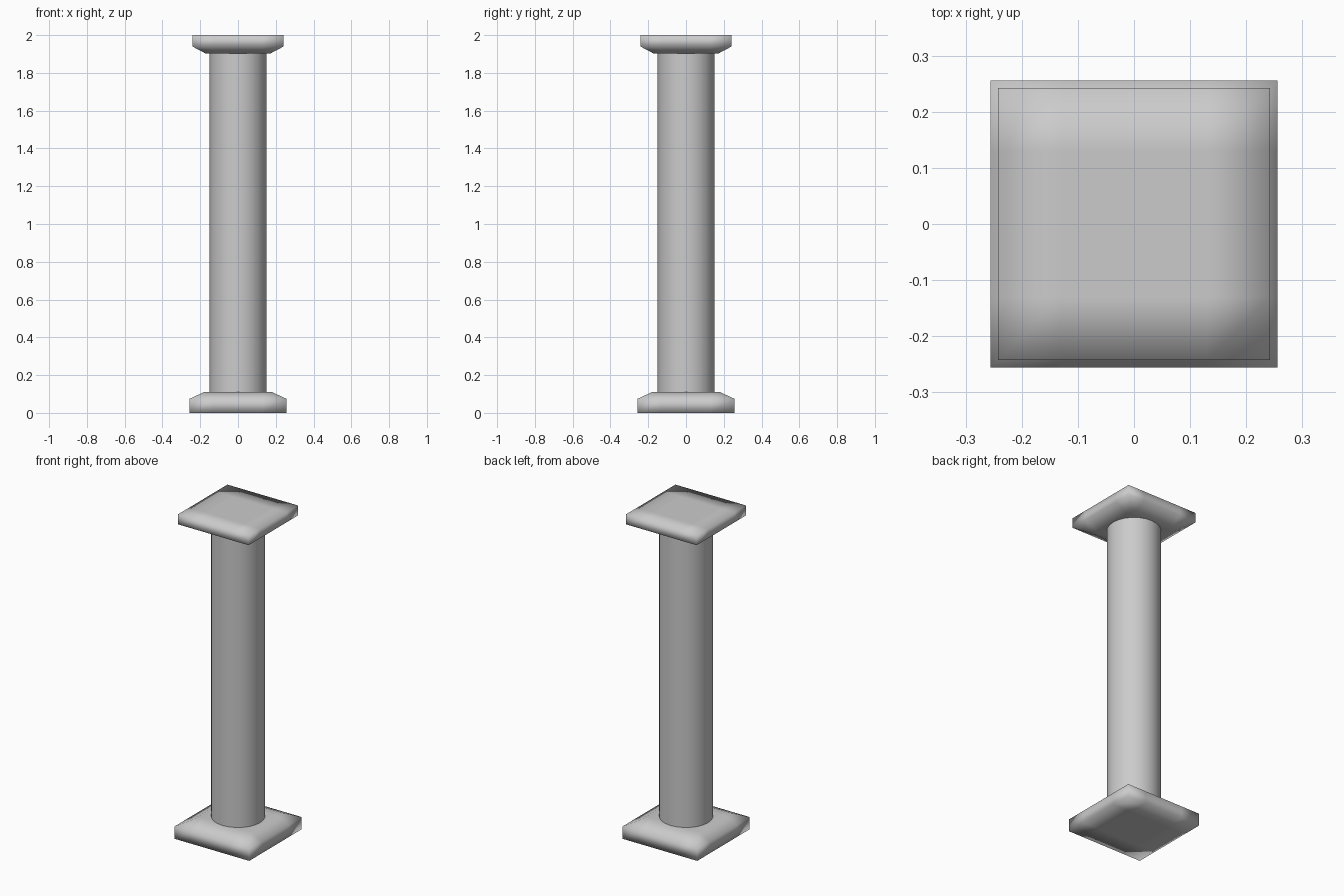
import bpy, bmesh
from mathutils import Vector

if "Cube" in bpy.data.objects:
    bpy.data.objects.remove(bpy.data.objects["Cube"])


def smooth_object(name, bm):
    bmesh.ops.recalc_face_normals(bm, faces=bm.faces)
    for f in bm.faces:
        f.smooth = True
    mesh = bpy.data.meshes.new(name)
    bm.to_mesh(mesh)
    bm.free()
    obj = bpy.data.objects.new(name, mesh)
    bpy.context.collection.objects.link(obj)
    return obj


def square_block(name, profile, cut):
    """Stack square rings given as (half width, z) and cap both ends."""
    bm = bmesh.new()
    rings = [[bm.verts.new((sx * h, sy * h, z))
              for sx, sy in ((-1, -1), (1, -1), (1, 1), (-1, 1))]
             for h, z in profile]
    for a, b in zip(rings, rings[1:]):
        for i in range(4):
            j = (i + 1) % 4
            bm.faces.new((a[i], a[j], b[j], b[i]))
    bm.faces.new(rings[0][::-1])
    bm.faces.new(rings[-1])
    # Edge loops in line with the shaft keep the centre of each face flat
    for axis in (Vector((1, 0, 0)), Vector((0, 1, 0))):
        for s in (-1, 1):
            bmesh.ops.bisect_plane(bm, geom=bm.verts[:] + bm.edges[:] + bm.faces[:],
                                   plane_co=axis * s * cut, plane_no=axis)
    return smooth_object(name, bm)


# Square base and capital, chamfered towards the shaft
square_block("base", [(0.256, 0.0), (0.256, 0.075), (0.18, 0.11)], 0.13)
square_block("capital", [(0.17, 1.902), (0.242, 1.94), (0.242, 2.0)], 0.13)

# Round shaft
bm = bmesh.new()
bmesh.ops.create_cone(bm, cap_ends=False, segments=24, radius1=0.151, radius2=0.151, depth=1.81)
bmesh.ops.translate(bm, verts=bm.verts, vec=(0, 0, 1.005))
smooth_object("shaft", bm)
